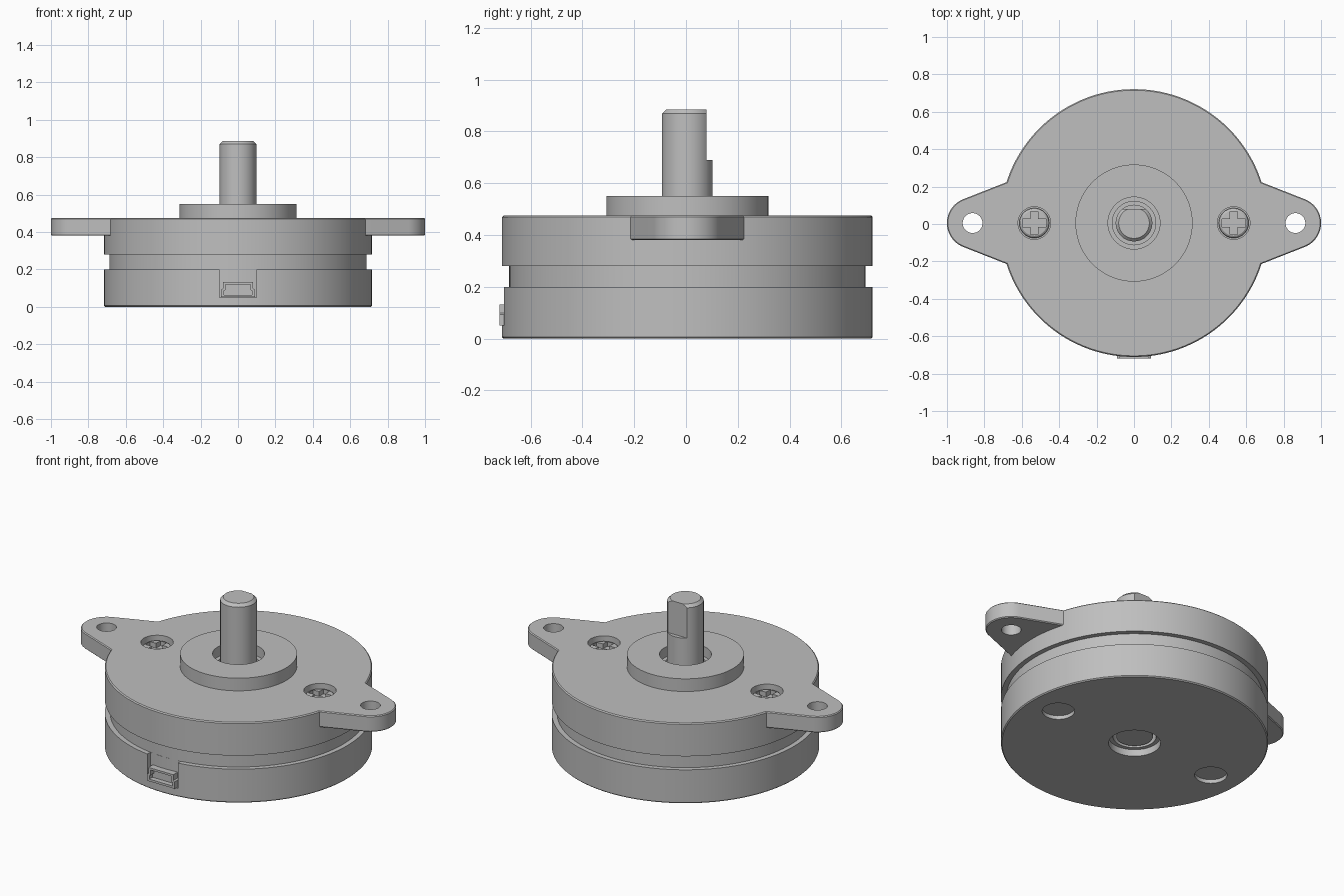
import bpy, bmesh
from math import sin, cos, pi, asin, atan2

cube = bpy.data.objects.get("Cube")
if cube:
    bpy.data.objects.remove(cube, do_unlink=True)

CY = 0.005            # motor axis in y
R, BAND = 0.716, 0.688  # housing and recessed band radii
SCREW_X, EAR_X = 0.533, 0.863

steel = bpy.data.materials.new("grey metal")
steel.use_nodes = True
steel.diffuse_color = (0.52, 0.52, 0.52, 1)
steel.node_tree.nodes["Principled BSDF"].inputs["Base Color"].default_value = (0.52, 0.52, 0.52, 1)
parts = []


def add_object(name, bm, keep=True):
    bmesh.ops.recalc_face_normals(bm, faces=bm.faces)
    mesh = bpy.data.meshes.new(name)
    bm.to_mesh(mesh)
    bm.free()
    obj = bpy.data.objects.new(name, mesh)
    bpy.context.collection.objects.link(obj)
    mesh.materials.append(steel)
    if keep:
        parts.append(obj)
    else:
        obj.hide_render = True
    return obj


def lathe(name, profile, x=0, steps=128, keep=True):
    """Revolve a closed (radius, height) profile around a vertical axis."""
    bm = bmesh.new()
    verts = [bm.verts.new((r, 0, z)) for r, z in profile]
    edges = [bm.edges.new((a, b)) for a, b in zip(verts, verts[1:] + verts[:1])]
    bmesh.ops.spin(bm, geom=verts + edges, cent=(0, 0, 0), axis=(0, 0, 1),
                   angle=2 * pi, steps=steps)
    bmesh.ops.remove_doubles(bm, verts=bm.verts, dist=1e-5)
    bmesh.ops.dissolve_degenerate(bm, edges=bm.edges, dist=1e-6)
    bmesh.ops.translate(bm, verts=bm.verts, vec=(x, 0, 0))
    return add_object(name, bm, keep)


def prism(name, outline, lo, hi, axis="Z", keep=True):
    """Extrude a closed outline along Z, or along Y from an x-z outline."""
    bm = bmesh.new()
    place = (lambda a, b, h: (a, b, h)) if axis == "Z" else (lambda a, b, h: (a, h, b))
    rings = [[bm.verts.new(place(a, b, h)) for a, b in outline] for h in (lo, hi)]
    for ring in rings:
        bm.faces.new(ring)
    n = len(outline)
    for i in range(n):
        j = (i + 1) % n
        bm.faces.new((rings[0][i], rings[0][j], rings[1][j], rings[1][i]))
    return add_object(name, bm, keep)


def rect(x0, x1, y0, y1):
    return [(x0, y0), (x1, y0), (x1, y1), (x0, y1)]


def arc(cx, radius, start, end, steps):
    return [(cx + radius * cos(start + (end - start) * i / steps),
             radius * sin(start + (end - start) * i / steps)) for i in range(steps + 1)]


def disc(x, radius, lo, hi):
    circle = arc(x, radius, 0, 2 * pi, 48)[:-1]
    return prism("hole_cutter", circle, lo, hi, keep=False)


def apply(obj, mod):
    bpy.context.view_layer.objects.active = obj
    bpy.ops.object.modifier_apply(modifier=mod.name)


def cut(obj, cutter):
    mod = obj.modifiers.new("cut", "BOOLEAN")
    mod.operation, mod.solver, mod.object = "DIFFERENCE", "EXACT", cutter
    apply(obj, mod)
    bpy.data.objects.remove(cutter, do_unlink=True)


# Housing: lower can, recessed band, upper can, raised boss and stepped bore
housing = lathe("housing", [
    (0.139, 0), (R - 0.006, 0), (R, 0.006), (R, 0.2), (BAND, 0.2), (BAND, 0.28),
    (R, 0.28), (R, 0.469), (R - 0.006, 0.475), (0.313, 0.475), (0.313, 0.55),
    (0.139, 0.55), (0.139, 0.49), (0.116, 0.49), (0.116, 0.04), (0.139, 0.04)])

# Connector notch in the front of the lower can
half = asin(0.1 / BAND)
notch = arc(0, BAND + 0.0005, -pi / 2 - half, -pi / 2 + half, 24) + [(0.1, -0.8), (-0.1, -0.8)]
cut(housing, prism("notch_cutter", notch, 0.05, 0.21, keep=False))

# Screw pockets above and shallow sockets below
for x in (-SCREW_X, SCREW_X):
    cut(housing, disc(x, 0.087, 0.42, 0.6))
    cut(housing, disc(x, 0.087, -0.1, 0.022))

# Bearing ring and shaft with chamfered tip and flat
lathe("bearing", [(0.09, 0.1), (0.125, 0.1), (0.125, 0.45), (0.09, 0.45)])
shaft = lathe("shaft", [(0, 0.04), (0.098, 0.04), (0.098, 0.869), (0.082, 0.885), (0, 0.885)], steps=64)
cut(shaft, prism("flat_cutter", rect(-0.2, 0.2, 0.075, 0.2), 0.69, 1, keep=False))

for side, name in ((1, "left"), (-1, "right")):
    # Mounting ear: rounded tip with tangent sides
    slope = atan2(0.93, 0.36)
    shape = [(0.66, -0.227)] + arc(EAR_X, 0.137, -slope, slope, 32) + [(0.66, 0.227)]
    ear = prism(name + "_mounting_ear", [(side * x, y) for x, y in shape], 0.38, 0.475)
    bevel = ear.modifiers.new("edge", "BEVEL")
    bevel.width, bevel.segments = 0.005, 1
    bevel.limit_method, bevel.angle_limit = "ANGLE", 1.0
    apply(ear, bevel)
    cut(ear, disc(side * EAR_X, 0.053, 0.3, 0.6))

    # Cross-head screw
    x = side * SCREW_X
    screw = lathe(name + "_screw", [(0, 0.41), (0.08, 0.41), (0.08, 0.437), (0.076, 0.446),
                                    (0.068, 0.452), (0, 0.456)], x, 48)
    a, b = 0.062, 0.021
    cross = [(b, b), (b, a), (-b, a), (-b, b), (-a, b), (-a, -b),
             (-b, -b), (-b, -a), (b, -a), (b, -b), (a, -b), (a, b)]
    cut(screw, prism("cross_cutter", [(x + u, v) for u, v in cross], 0.425, 0.5, keep=False))


# Connector socket with a stepped outline
def mirrored(points):
    return points + [(-x, z) for x, z in reversed(points)]


socket = prism("connector", mirrored([(0.09, 0.051), (0.09, 0.092), (0.081, 0.098), (0.081, 0.132)]),
               -0.725, -0.66, "Y")
opening = mirrored([(0.076, 0.064), (0.076, 0.084), (0.067, 0.09), (0.067, 0.12)])
cut(socket, prism("opening_cutter", opening, -0.8, -0.695, "Y", keep=False))

# Shade and seat every part on the motor axis
bpy.ops.object.select_all(action="DESELECT")
for obj in parts:
    obj.location.y = CY
    obj.select_set(True)
bpy.context.view_layer.objects.active = housing
bpy.ops.object.shade_smooth_by_angle(angle=0.5)
